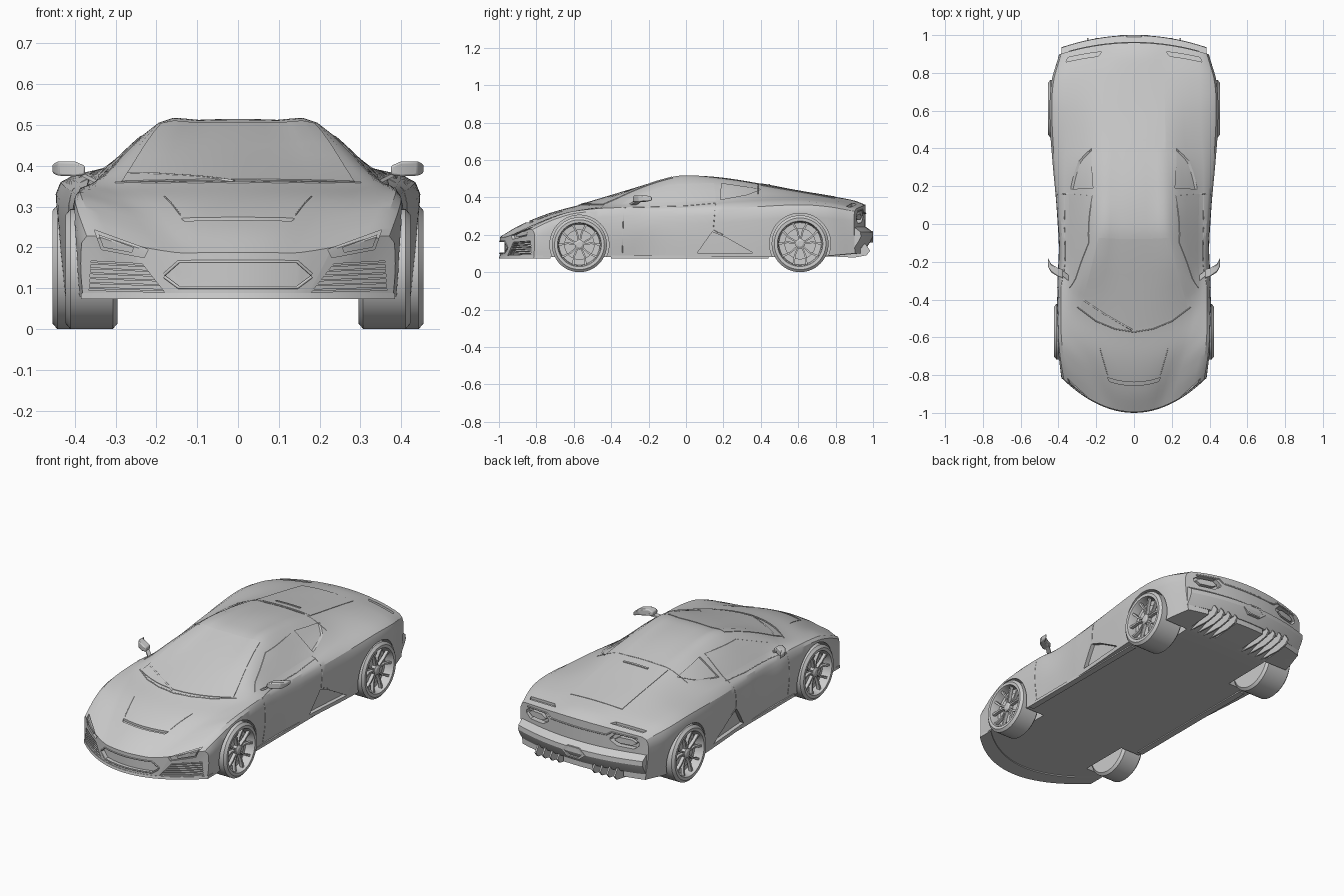
import bpy, bmesh, math
from mathutils import Vector
from mathutils.bvhtree import BVHTree

if "Cube" in bpy.data.objects:
    bpy.data.objects.remove(bpy.data.objects["Cube"])


def mesh(name, verts, faces, mir=False):
    bm = bmesh.new()
    vs = [bm.verts.new(v) for v in verts]
    for f in faces:
        bm.faces.new([vs[i] for i in f])
    bmesh.ops.remove_doubles(bm, verts=bm.verts, dist=1e-5)
    bmesh.ops.recalc_face_normals(bm, faces=bm.faces)
    me = bpy.data.meshes.new(name)
    bm.to_mesh(me)
    bm.free()
    ob = bpy.data.objects.new(name, me)
    bpy.context.collection.objects.link(ob)
    if mir:
        ob.modifiers.new("Mirror", "MIRROR")
    return ob


def keys(*k):
    """Smooth curve through (y, value) keys."""
    def slope(i):
        a, b = k[max(i - 1, 0)], k[min(i + 1, len(k) - 1)]
        return (b[1] - a[1]) / (b[0] - a[0])

    def f(y):
        i = max([j for j in range(len(k) - 1) if k[j][0] <= y], default=0)
        (a, p), (b, q) = k[i], k[i + 1]
        h = b - a
        t = min(max((y - a) / h, 0), 1)
        return ((2*t**3 - 3*t*t + 1) * p + (t**3 - 2*t*t + t) * h * slope(i)
                + (3*t*t - 2*t**3) * q + (t**3 - t*t) * h * slope(i + 1))
    return f


def bow(x, y):
    """Sweep the nose, windscreen and tail back in plan."""
    k = [(-1, .2), (-.5, .2), (0, 0), (.6, 0), (1, -.07)]
    y2 = min(max(y, -1), .999)
    for (a, p), (b, q) in zip(k, k[1:]):
        if a <= y2 < b:
            return y + (p + (q - p) * (y2 - a) / (b - a)) * (x / .4) ** 2
    return y


# Body rails: height and half-width along the length
zc = keys((-1, .185), (-.9, .245), (-.8, .29), (-.7, .325), (-.56, .362), (-.3, .44), (-.07, .507),
          (.05, .515), (.2, .505), (.4, .473), (.6, .435), (.8, .402), (.9, .383), (.96, .36))
wr = keys((-1, .15), (-.75, .25), (-.56, .30), (-.07, .20), (.2, .19), (.5, .175), (.96, .17))
zr = keys((-1, .185), (-.75, .31), (-.56, .357), (-.07, .5), (.2, .49), (.5, .445), (.8, .393), (.96, .355))
wi = keys((-1, .27), (-.79, .335), (-.56, .36), (-.3, .35), (0, .345), (.3, .33), (.5, .31), (.96, .30))
zi = keys((-1, .205), (-.9, .265), (-.79, .315), (-.56, .352), (-.3, .36), (0, .372), (.3, .395),
          (.6, .398), (.8, .38), (.96, .345))
ws = keys((-1, .37), (-.9, .39), (-.79, .40), (-.56, .395), (-.3, .385), (0, .395), (.3, .42),
          (.6, .435), (.8, .425), (.96, .385))
zs = keys((-1, .225), (-.9, .28), (-.79, .315), (-.56, .33), (-.3, .325), (0, .33), (.3, .345),
          (.6, .36), (.8, .35), (.96, .325))
wm = keys((-1, .385), (-.8, .405), (-.5, .405), (-.2, .398), (.1, .41), (.5, .44), (.8, .43), (.96, .395))
zm = keys((-1, .16), (-.5, .22), (.2, .22), (.6, .25), (.96, .24))
wb = keys((-1, .38), (-.8, .395), (-.4, .385), (0, .395), (.5, .425), (.8, .415), (.96, .38))
zb = keys((-1, .08), (.7, .083), (.96, .1))


def half_section(y, sub=3):
    zq = zr(y) + .75 * (zc(y) - zr(y))
    p = [Vector(q) for q in ((0, zc(y)), (wr(y) / 2, zq), (wr(y), zr(y)), (wi(y), zi(y)),
                             (ws(y), zs(y)), (wm(y), zm(y)), (wb(y), zb(y)))]
    ext = [Vector((-p[1].x, p[1].y))] + p + [2 * p[-1] - p[-2]]
    out = []
    for i in range(1, len(p)):
        a, b, c, d = ext[i - 1:i + 3]
        for s in range(sub):
            t = s / sub
            out.append(.5 * (2*b + (c - a)*t + (2*a - 5*b + 4*c - d)*t*t + (3*b - a - 3*c + d)*t**3))
    return out + [p[-1]]


# Main body shell
NS = 70
verts, faces = [], []
for s in range(NS):
    y = -.995 + 1.955 * s / (NS - 1)
    h = half_section(y)
    n = len(h) - 1
    ring = [(p.x, p.y) for p in reversed(h)] + [(-p.x, p.y) for p in h[1:]]
    ring += [(wb(y) * (j / n - 1), zb(y)) for j in range(1, 2 * n)]
    verts += [(x, bow(x, y), z) for x, z in ring]
m = 4 * n
for s in range(NS - 1):
    faces += [(s*m + i, s*m + (i + 1) % m, (s + 1)*m + (i + 1) % m, (s + 1)*m + i) for i in range(m)]
for o in (0, (NS - 1) * m):
    low = [0] + [4*n - j for j in range(1, 2*n)] + [2*n]
    for j in range(2 * n):
        f = [j, j + 1, low[j + 1], low[j]]
        faces.append([o + i for i in dict.fromkeys(f)])
body = mesh("body_shell", verts, faces)
bvh = BVHTree.FromPolygons([v.co for v in body.data.vertices], [p.vertices[:] for p in body.data.polygons])

VIEWS = {"front": (lambda a, b: (a, -2, b), Vector((0, 1, 0))),
         "rear": (lambda a, b: (a, 2, b), Vector((0, -1, 0))),
         "side": (lambda a, b: (2, a, b), Vector((-1, 0, 0))),
         "top": (lambda a, b: (a, b, 2), Vector((0, 0, -1)))}


def on_body(view, a, b):
    origin, d = VIEWS[view]
    o = Vector(origin(a, b))
    return bvh.ray_cast(o, d)[0] or bvh.find_nearest(o + d * 1.2)[0]


def patch(name, lower, upper, view, lo, hi, mir=True, nu=6, nv=5):
    """Slab following the body, ruled between two outlines drawn in one view."""
    d = VIEWS[view][1]
    L = (len(lower) - 1) * nu
    vs = []
    for i in range(L + 1):
        k = min(i // nu, len(lower) - 2)
        t = i / nu - k
        a = Vector(lower[k]).lerp(Vector(lower[k + 1]), t)
        b = Vector(upper[k]).lerp(Vector(upper[k + 1]), t)
        for j in range(nv + 1):
            p = a.lerp(b, j / nv)
            q = on_body(view, p.x, bow(p.x, p.y) if view == "top" else p.y)
            vs += [q - d * lo, q - d * hi]
    I = lambda i, j, k: 2 * (i * (nv + 1) + j) + k
    fs = []
    for i in range(L):
        for j in range(nv):
            fs += [[I(i, j, k), I(i + 1, j, k), I(i + 1, j + 1, k), I(i, j + 1, k)] for k in (0, 1)]
        fs += [[I(i, j, 0), I(i + 1, j, 0), I(i + 1, j, 1), I(i, j, 1)] for j in (0, nv)]
    for j in range(nv):
        fs += [[I(i, j, 0), I(i, j + 1, 0), I(i, j + 1, 1), I(i, j, 1)] for i in (0, L)]
    return mesh(name, vs, fs, mir)


def line(name, pts, view, r=.0018, mir=True):
    """Thin tube lying on the body."""
    cu = bpy.data.curves.new(name, "CURVE")
    cu.dimensions, cu.bevel_depth, cu.bevel_resolution = "3D", r, 1
    path = [Vector(a).lerp(Vector(b), t / 8) for a, b in zip(pts, pts[1:]) for t in range(9)]
    for sx in ((1, -1) if mir else (1,)):
        sp = cu.splines.new("POLY")
        sp.points.add(len(path) - 1)
        for q, p in zip(sp.points, path):
            v = on_body(view, p.x, p.y)
            q.co = (v.x * sx, v.y, v.z, 1)
    bpy.context.collection.objects.link(bpy.data.objects.new(name, cu))


def cut(cutter):
    cutter.hide_render = True
    mod = body.modifiers.new("Cut", "BOOLEAN")
    mod.object, mod.operation, mod.solver = cutter, "DIFFERENCE", "EXACT"
    bpy.context.view_layer.objects.active = body
    bpy.context.view_layer.update()
    bpy.ops.object.modifier_apply(modifier=mod.name)
    bpy.data.objects.remove(cutter)


def revolve(name, prof, cy, cz, seg=56):
    k = len(prof)
    vs = [(x, cy + r * math.cos(2*math.pi*s/seg), cz + r * math.sin(2*math.pi*s/seg))
          for s in range(seg) for x, r in prof]
    fs = [(s*k + i, s*k + i + 1, (s + 1) % seg*k + i + 1, (s + 1) % seg*k + i)
          for s in range(seg) for i in range(k - 1)]
    fs += [[s*k + e for s in range(seg)] for e in (0, k - 1)]
    return mesh(name, vs, fs, True)


def prism(name, yz, x0, x1, mir=True, shift=0):
    k = len(yz)
    vs = [(x0, *p) for p in yz] + [(x1, p[0] + shift, p[1]) for p in yz]
    fs = [range(k), range(k, 2*k)] + [(i, (i + 1) % k, k + (i + 1) % k, k + i) for i in range(k)]
    return mesh(name, vs, fs, mir)


def sweep(name, prof, y0, k, w, seg=24):
    """Closed profile (dy, z) carried across the car along a bowed line."""
    c = len(prof)
    xs = [w * (2 * i / seg - 1) for i in range(seg + 1)]
    vs = [(x, y0 + k * (x / .4) ** 2 + dy, z) for x in xs for dy, z in prof]
    fs = [(s*c + i, s*c + (i + 1) % c, (s + 1)*c + (i + 1) % c, (s + 1)*c + i) for s in range(seg) for i in range(c)]
    return mesh(name, vs, fs + [range(c), range(seg * c, seg * c + c)])


# Wheels and arches
for tag, cy, R, x0, x1 in (("front", -.57, .147, .295, .423), ("rear", .61, .152, .295, .455)):
    cut(revolve("arch_cutter", [(.27, R + .011), (.6, R + .011)], cy, R))
    revolve(tag + "_tyre", [(x0, .02), (x0, R - .014), (x0 + .012, R), (x1 - .012, R), (x1, R - .014),
                            (x1 - .001, .8*R), (x1 - .012, .77*R), (x1 - .05, .74*R), (x1 - .055, .02)], cy, R)
    revolve(tag + "_brake_disc", [(x1 - .06, .55*R), (x1 - .042, .55*R), (x1 - .042, .02)], cy, R)
    revolve(tag + "_hub", [(x1 - .05, .17*R), (x1 - .02, .17*R), (x1 - .014, .1*R)], cy, R)
    vs, fs = [], []
    for s in range(10):
        a = 2 * math.pi * (s // 2) / 5 + math.pi / 2
        side = 1 if s % 2 else -1
        for r, da, hw, x in ((.12*R, .15, .004, x1 - .022), (.45*R, .2, .0045, x1 - .02), (.78*R, .33, .006, x1 - .013)):
            e = a + side * da
            for w, dx in ((-hw, 0), (hw, 0), (hw, -.018), (-hw, -.018)):
                vs.append((x + dx, cy + r*math.cos(e) - w*math.sin(e), R + r*math.sin(e) + w*math.cos(e)))
        o = s * 12
        fs += [[o + q + i, o + q + (i + 1) % 4, o + q + 4 + (i + 1) % 4, o + q + 4 + i] for q in (0, 4) for i in range(4)]
        fs += [range(o, o + 4), range(o + 8, o + 12)]
    mesh(tag + "_spokes", vs, fs, True)

# Nose: hexagonal grille, louvred intakes, headlights, splitter
hexl, hexu = [(-.18, .128), (-.145, .102), (.145, .102), (.18, .128)], [(-.18, .134), (-.145, .165), (.145, .165), (.18, .134)]
cut(patch("grille_cutter", hexl, hexu, "front", -.025, .02, False))
for nm, e in (("lower", hexl), ("upper", hexu)):
    line("grille_rim_" + nm, e, "front", .004, False)
il, iu = [(.18, .09), (.365, .095)], [(.235, .16), (.36, .167)]
cut(patch("intake_cutter", il, iu, "front", -.03, .03))
for i in range(6):
    row = [[tuple(Vector(a).lerp(Vector(b), t)) for a, b in zip(il, iu)] for t in ((i + .3) / 6, (i + .7) / 6)]
    patch("intake_louvre", *row, "front", -.035, -.004, nv=1)
cut(patch("headlight_cutter", [(.23, .175), (.335, .195)], [(.22, .195), (.352, .243)], "front", -.016, .02))
patch("headlight_lens", [(.26, .187), (.33, .2)], [(.255, .2), (.342, .232)], "front", -.025, -.005)
sweep("front_splitter", [(0, .074), (.09, .074), (.09, .09), (.003, .088)], -1, .2, .385)
cut(patch("bonnet_slot_cutter", [(-.13, -.855), (.13, -.855)], [(-.14, -.838), (.14, -.838)], "top", -.012, .03, False))
line("bonnet_seam", [(.14, -.8), (.18, -.66)], "top")

# Glass
patch("windscreen", [(-.285, -.55), (0, -.55), (.285, -.55)], [(-.188, -.08), (0, -.08), (.188, -.08)], "top", -.01, .003, False)
patch("side_window", [(-.34, .366), (-.1, .374), (.16, .382)], [(-.29, .395), (-.1, .468), (.15, .478)], "side", -.01, .003)
cut(patch("quarter_cutter", [(.185, .388), (.33, .415)], [(.19, .474), (.40, .443)], "side", -.014, .03))
line("wiper", [(-.27, -.40), (-.15, -.48), (-.01, -.56)], "top", .005, False)
line("cowl_edge", [(0, -.572), (.1, -.556), (.2, -.515), (.3, -.44)], "top", .003)

# Doors, sills and side scoops
line("door_seam", [(-.335, .345), (-.34, .1)], "side")
line("door_rear_seam", [(.16, .38), (.145, .225), (.2, .2)], "side")
line("belt_seam", [(-.33, .345), (0, .355), (.17, .37)], "side")
cut(patch("scoop_cutter", [(.06, .102), (.36, .102)], [(.14, .215), (.215, .185)], "side", -.022, .04))
prism("side_sill", [(-.4, .074), (.44, .074), (.44, .09), (-.4, .09)], .36, .395, shift=0)

# Engine cover on the rear deck
patch("engine_cover", [(-.168, .4), (.168, .4)], [(-.16, .8), (.16, .8)], "top", -.01, .0025, False)
patch("cover_vent", [(-.075, .44), (.075, .44)], [(-.075, .45), (.075, .45)], "top", -.01, .007, False)
line("deck_seam", [(0, .385), (.28, .385)], "top")

# Tail: recessed lights, deck slats, bumper, diffuser
cut(patch("deck_slot_cutter", [(.19, .9), (.36, .9)], [(.17, .922), (.35, .925)], "top", -.014, .03))
cut(patch("lamp_cutter", [(.19, .29), (.23, .265), (.32, .262), (.35, .285)],
          [(.19, .3), (.22, .328), (.32, .322), (.35, .3)], "rear", -.03, .03))
patch("tail_lamp", [(.215, .292), (.24, .28), (.31, .278), (.33, .29)],
      [(.215, .298), (.24, .313), (.31, .309), (.33, .297)], "rear", -.04, -.004)
line("tail_crease", [(0, .315), (.17, .315), (.2, .335), (.34, .325)], "rear", .004)
sweep("rear_bumper", [(-.12, .13), (-.035, .13), (-.012, .165), (0, .19), (-.002, .215), (-.035, .24), (-.12, .25)], 1, -.07, .385)
hexa = [(.075 * math.cos(i * math.pi / 3), .19 + .035 * math.sin(i * math.pi / 3)) for i in range(6)]
mesh("rear_hex_outlet", [(x * s, y, .19 + (z - .19) * s) for s, y in ((1, .95), (1, 1), (.75, 1), (.75, .97)) for x, z in hexa],
     [(r*6 + i, r*6 + (i + 1) % 6, r*6 + 6 + (i + 1) % 6, r*6 + 6 + i) for r in range(3) for i in range(6)] + [range(18, 24)])
cut(prism("diffuser_cutter", [(.72, .07), (1.1, .07), (1.1, .17), (.93, .14)], .09, .265))
for x in (.105, .15, .195, .24):
    prism("diffuser_fin", [(.76, .085), (.9, .078), (.965, .09), (.985, .115), (.96, .15), (.92, .15)], x, x + .009)

# Door mirrors
head = [(.375, -.285, .378, .40), (.40, -.28, .374, .411), (.44, -.255, .376, .411), (.455, -.225, .382, .404)]
vs = [(x + dx, y + dy, z) for x, y, a, b in head for dx, dy, z in ((0, 0, a), (0, .045, a), (0, .045, b), (0, 0, b))]
fs = [(r*4 + i, r*4 + (i + 1) % 4, r*4 + 4 + (i + 1) % 4, r*4 + 4 + i) for r in range(3) for i in range(4)]
mirror = mesh("door_mirror", vs, fs + [range(4), range(12, 16)], True)
bev = mirror.modifiers.new("Bevel", "BEVEL")
bev.width, bev.segments = .005, 2
mesh("mirror_arm", [(x, y + dy, z + dz) for x, y, z in ((.335, -.31, .35), (.395, -.262, .38))
                    for dy, dz in ((0, 0), (.03, 0), (.03, .01), (0, .01))],
     [(i, (i + 1) % 4, 4 + (i + 1) % 4, 4 + i) for i in range(4)] + [range(4), range(4, 8)], True)

# Smooth shading with sharp edges kept
bpy.ops.object.select_all(action="DESELECT")
for ob in bpy.context.collection.objects:
    if ob.type == "MESH":
        ob.select_set(True)
bpy.context.view_layer.objects.active = body
bpy.ops.object.shade_smooth_by_angle(angle=math.radians(28))
